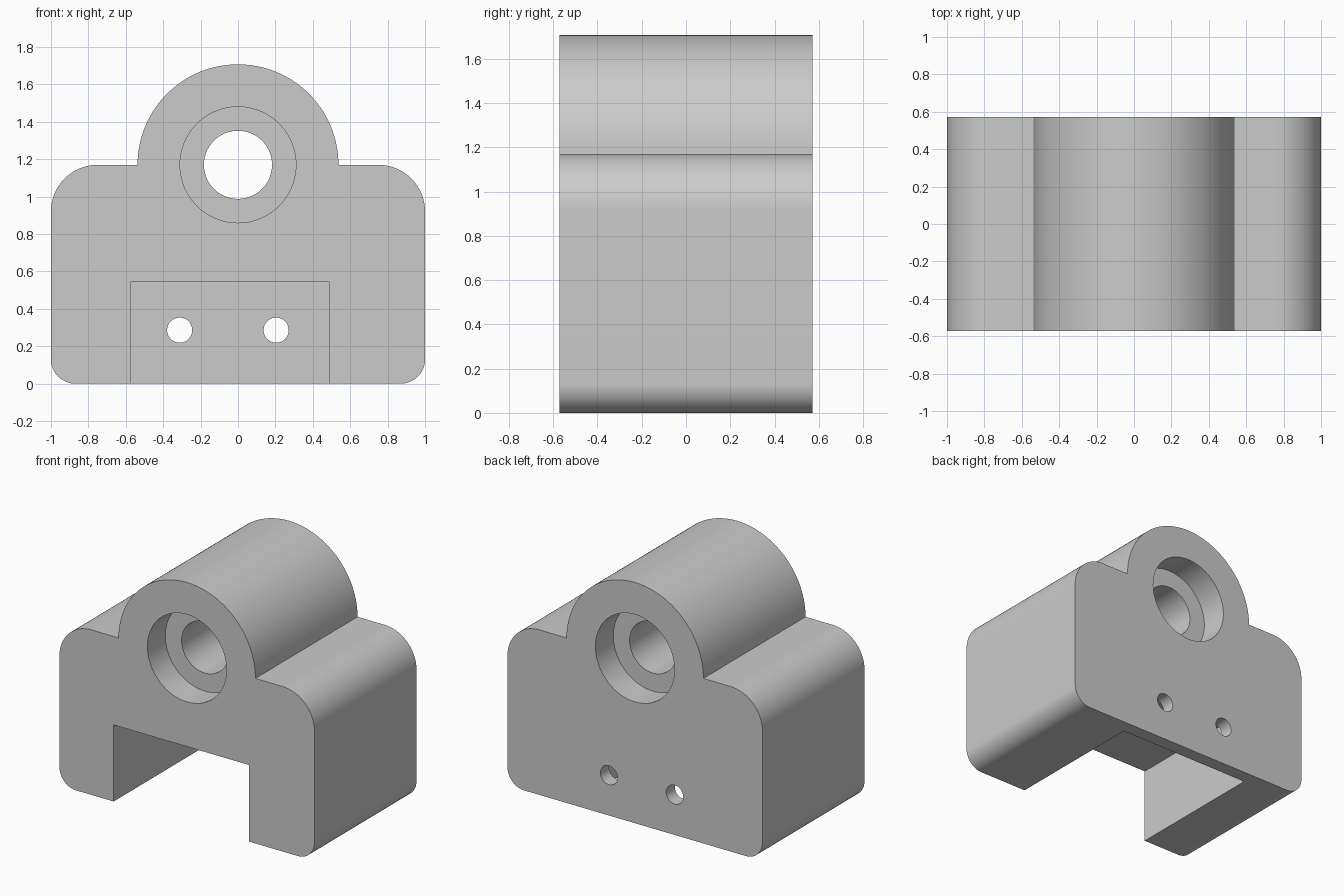
import bpy, bmesh
from math import pi, sin, cos, radians
from mathutils import Matrix

cube = bpy.data.objects.get("Cube")
if cube:
    bpy.data.objects.remove(cube, do_unlink=True)

DEPTH = 1.144
HALF = DEPTH / 2
SHOULDER = 1.17      # height of the shoulders and of the bore axis
BOSS_R = 0.537

grey = bpy.data.materials.new("plain grey")
grey.use_nodes = True
colour = (0.6, 0.6, 0.6, 1)
grey.diffuse_color = colour
grey.node_tree.nodes["Principled BSDF"].inputs["Base Color"].default_value = colour


def add_object(name, bm):
    bmesh.ops.recalc_face_normals(bm, faces=bm.faces)
    mesh = bpy.data.meshes.new(name)
    bm.to_mesh(mesh)
    bm.free()
    mesh.materials.append(grey)
    obj = bpy.data.objects.new(name, mesh)
    bpy.context.collection.objects.link(obj)
    return obj


def arc(cx, cz, r, start, end, steps):
    angles = [radians(start + (end - start) * i / steps) for i in range(steps + 1)]
    return [(cx + r * cos(a), cz + r * sin(a)) for a in angles]


def cylinder(name, x, z, r, y0, y1):
    bm = bmesh.new()
    place = Matrix.Translation((x, (y0 + y1) / 2, z)) @ Matrix.Rotation(pi / 2, 4, 'X')
    bmesh.ops.create_cone(bm, cap_ends=True, segments=96, radius1=r, radius2=r,
                          depth=y1 - y0, matrix=place)
    return add_object(name, bm)


def box(name, low, high):
    bm = bmesh.new()
    size = [b - a for a, b in zip(low, high)]
    centre = [(a + b) / 2 for a, b in zip(low, high)]
    place = Matrix.Translation(centre) @ Matrix.Diagonal((*size, 1))
    bmesh.ops.create_cube(bm, size=1, matrix=place)
    return add_object(name, bm)


# Body: right half of the outline mirrored, then extruded front to back
TOP_R, FOOT_R = 0.25, 0.13
half = (arc(1 - FOOT_R, FOOT_R, FOOT_R, -90, 0, 16)
        + arc(1 - TOP_R, SHOULDER - TOP_R, TOP_R, 0, 90, 24)
        + arc(0, SHOULDER, BOSS_R, 0, 90, 48))
outline = half + [(-x, z) for x, z in reversed(half[:-1])]
bm = bmesh.new()
face = bm.faces.new([bm.verts.new((x, -HALF, z)) for x, z in outline])
result = bmesh.ops.extrude_face_region(bm, geom=[face])
moved = [v for v in result["geom"] if isinstance(v, bmesh.types.BMVert)]
bmesh.ops.translate(bm, verts=moved, vec=(0, DEPTH, 0))
body = add_object("bearing_block", bm)

# Cutters: bore, counterbore at each end, front pocket, two holes in the back wall
RECESS = 0.2
cutters = [
    cylinder("bore", 0, SHOULDER, 0.182, -1, 1),
    cylinder("front_counterbore", 0, SHOULDER, 0.31, -1, RECESS - HALF),
    cylinder("back_counterbore", 0, SHOULDER, 0.31, HALF - RECESS, 1),
    box("pocket", (-0.575, -1, -0.5), (0.488, HALF - 0.097, 0.543)),
] + [cylinder("screw_hole", x, 0.286, 0.067, 0, 1) for x in (-0.312, 0.204)]

bpy.ops.object.select_all(action='DESELECT')
bpy.context.view_layer.objects.active = body
body.select_set(True)
for cutter in cutters:
    cutter.hide_render = True
    cut = body.modifiers.new(cutter.name, 'BOOLEAN')
    cut.operation = 'DIFFERENCE'
    cut.solver = 'EXACT'
    cut.object = cutter
    bpy.ops.object.modifier_apply(modifier=cut.name)
    bpy.data.objects.remove(cutter, do_unlink=True)

bpy.ops.object.shade_smooth_by_angle(angle=radians(30))
